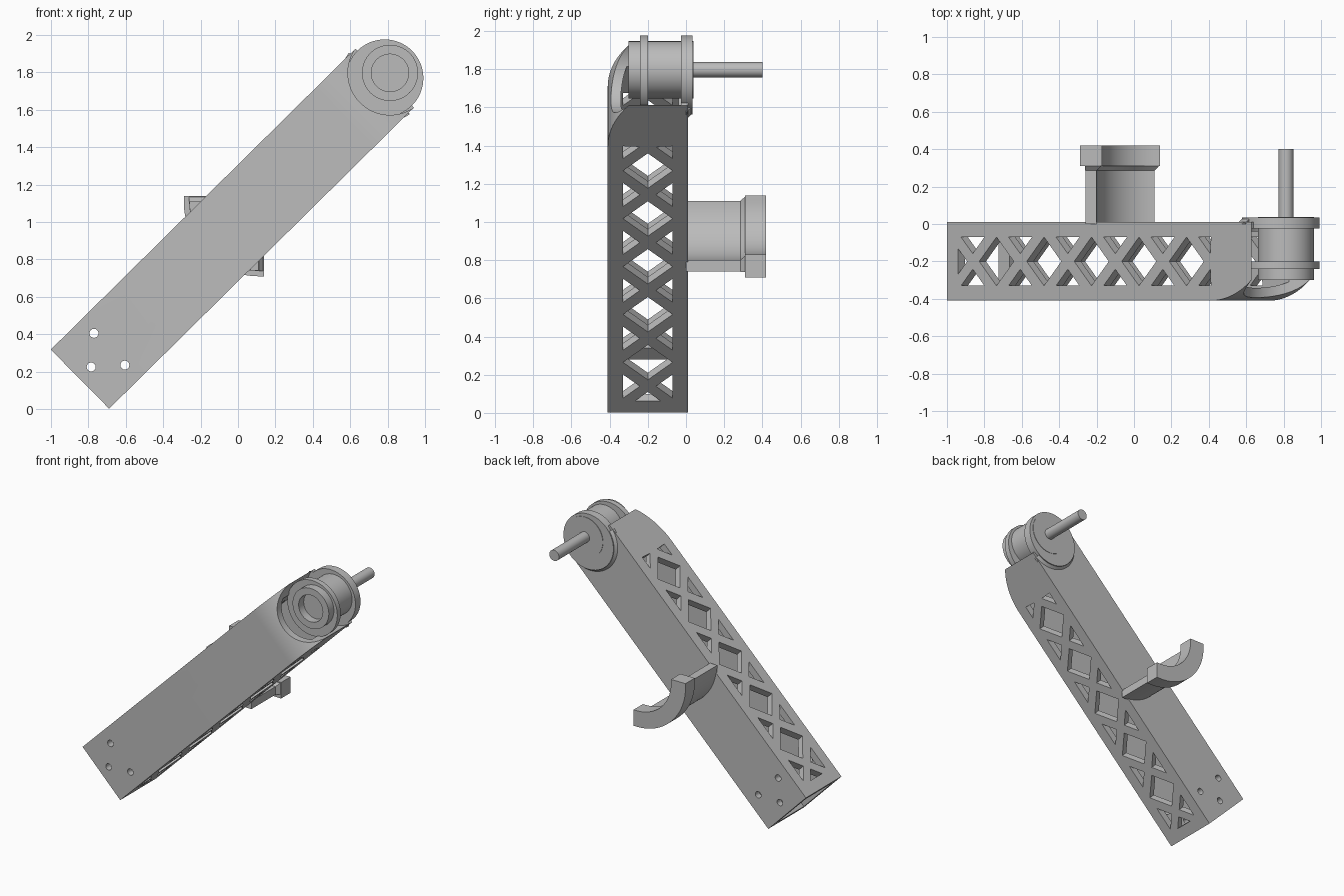
import bpy, bmesh, math
from mathutils import Matrix, Vector

cube = bpy.data.objects.get("Cube")
if cube:
    bpy.data.objects.remove(cube, do_unlink=True)

grey = bpy.data.materials.new("plain_grey")
grey.use_nodes = True
grey.diffuse_color = (0.5, 0.5, 0.5, 1)
grey.node_tree.nodes["Principled BSDF"].inputs["Base Color"].default_value = (0.5, 0.5, 0.5, 1)

# Arm frame: local x runs along the arm, local z across it
TILT = Matrix.Translation((-0.845, 0, 0.16)) @ Matrix.Rotation(math.radians(-44.65), 4, 'Y')
FLAT = Matrix.Identity(4)
HALF = 0.222
TIP, MOTOR = 2.29, 2.33


def circle(c, r, a0=0, a1=360, n=64, d=0):
    """Points of an arc in degrees; a full turn drops the repeated point."""
    count = n if a1 - a0 == 360 else n + 1
    return [(c + r * math.cos(math.radians(a0 + (a1 - a0) * i / n)),
             d + r * math.sin(math.radians(a0 + (a1 - a0) * i / n))) for i in range(count)]


def prism(name, outlines, lo, hi, axis='Y', frame=TILT, top=None):
    """Extrude outlines along an axis; top gives a different end outline."""
    bm = bmesh.new()
    place = (lambda p, h: Vector((p[0], h, p[1]))) if axis == 'Y' else (lambda p, h: Vector((p[0], p[1], h)))
    for i, pts in enumerate(outlines):
        end = top[i] if top else pts
        a = [bm.verts.new(frame @ place(p, lo)) for p in pts]
        b = [bm.verts.new(frame @ place(p, hi)) for p in end]
        bm.faces.new(a)
        bm.faces.new(b[::-1])
        n = len(a)
        for k in range(n):
            bm.faces.new((a[k], b[k], b[(k + 1) % n], a[(k + 1) % n]))
    bmesh.ops.recalc_face_normals(bm, faces=bm.faces)
    mesh = bpy.data.meshes.new(name)
    bm.to_mesh(mesh)
    bm.free()
    mesh.materials.append(grey)
    ob = bpy.data.objects.new(name, mesh)
    bpy.context.collection.objects.link(ob)
    return ob


def cut(ob, cutter):
    """Subtract the cutter from the object and discard it."""
    mod = ob.modifiers.new("cut", 'BOOLEAN')
    mod.operation, mod.solver, mod.object = 'DIFFERENCE', 'EXACT', cutter
    dg = bpy.context.evaluated_depsgraph_get()
    mesh = bpy.data.meshes.new_from_object(ob.evaluated_get(dg))
    ob.modifiers.clear()
    ob.data = mesh
    bpy.data.objects.remove(cutter, do_unlink=True)


# Hollow arm housing with a rounded front corner at the far end
BEND, R = 1.98, 0.487
sweep = math.degrees(math.asin((TIP - BEND) / R))
outer = [(0, 0.01), (0, -0.41)] + circle(BEND, R, -90, -90 + sweep, 16, R - 0.41) + [(TIP, 0.01)]
inner_r = R - 0.05
sweep_in = math.degrees(math.asin((TIP + 0.05 - BEND) / inner_r))
inner = [(-0.1, -0.04), (-0.1, -0.36)] + circle(BEND, inner_r, -90, -90 + sweep_in, 16, R - 0.41) + [(TIP + 0.05, -0.04)]
housing = prism("arm_housing", [outer], -HALF, HALF, 'Z')
cut(housing, prism("hollow", [inner], -0.17, 0.17, 'Z'))

# Lattice windows through both side walls
MID, H, START, END, PITCH, GAP = -0.2, 0.13, 0.085, 1.985, 0.357, 0.042
windows = []
for i in range(6):
    c = 0.195 + PITCH * i
    for s in (1, -1):
        windows.append([(c - H + GAP, MID + s * H), (min(c + H - GAP, END), MID + s * H), (c, MID + s * GAP)])
    if i < 5:
        m = c + PITCH / 2
        windows.append([(m - H, MID), (m, MID - H), (m + H, MID), (m, MID + H)])
tip = 0.195 - GAP
windows.append([(START, MID - tip + START), (tip, MID), (START, MID + tip - START)])
cut(housing, prism("windows", windows, -0.4, 0.4, 'Z'))

# Round clearance for the motor, leaving the back plate
cut(housing, prism("clearance", [circle(MOTOR, 0.225)], -0.6, -0.025))

# Bolt holes through front and back
holes = [circle(x, 0.024, n=24, d=z) for x, z in ((-0.77, 0.405), (-0.785, 0.225), (-0.605, 0.235))]
cut(housing, prism("bolt_holes", holes, -0.6, 0.2, frame=FLAT))

# Motor mounts
parts = [housing]
parts.append(prism("back_mount_plate", [circle(TIP, 0.207)], -0.025, 0.035))
parts.append(prism("back_mount_slope", [circle(TIP, 0.235, 100, 260)], 0.0, 0.034,
                   top=[circle(TIP, 0.2, 100, 260)]))
parts.append(prism("middle_mount_plate", [circle(TIP, 0.207)], -0.24, -0.2))

# Motor with a recessed front and a long shaft
motor = prism("motor_body", [circle(MOTOR, 0.15)], -0.3, 0.038)
cut(motor, prism("recess", [circle(MOTOR, 0.1)], -0.4, -0.24))
parts.append(motor)
parts.append(prism("motor_shaft", [circle(MOTOR, 0.04, n=32)], 0.03, 0.4))


def cradle(r0, r1, ext):
    """Quarter ring, open to the upper right, with straight end extensions."""
    cx, cz = 0.11, 1.11
    ring = circle(cx, r1, 180, 270, 32, cz) + [(cx + ext, cz - r1), (cx + ext, cz - r0)]
    ring += circle(cx, r0, 180, 270, 32, cz)[::-1] + [(cx - r0, cz + ext), (cx - r1, cz + ext)]
    return ring if ext else circle(cx, r1, 180, 270, 32, cz) + circle(cx, r0, 180, 270, 32, cz)[::-1]


# Curved cradle on the back
parts.append(prism("cradle_stem", [cradle(0.31, 0.37, 0)], 0.0, 0.32, frame=FLAT))
parts.append(prism("cradle_fillet", [cradle(0.309, 0.371, 0.001)], 0.285, 0.312, frame=FLAT,
                   top=[cradle(0.285, 0.371, 0.025)]))
parts.append(prism("cradle_rim", [cradle(0.28, 0.40, 0.03)], 0.31, 0.42, frame=FLAT))

# Smooth round surfaces, keep edges sharp
bpy.ops.object.select_all(action='DESELECT')
for ob in parts:
    ob.select_set(True)
    bpy.context.view_layer.objects.active = ob
bpy.ops.object.shade_smooth_by_angle(angle=math.radians(30))
